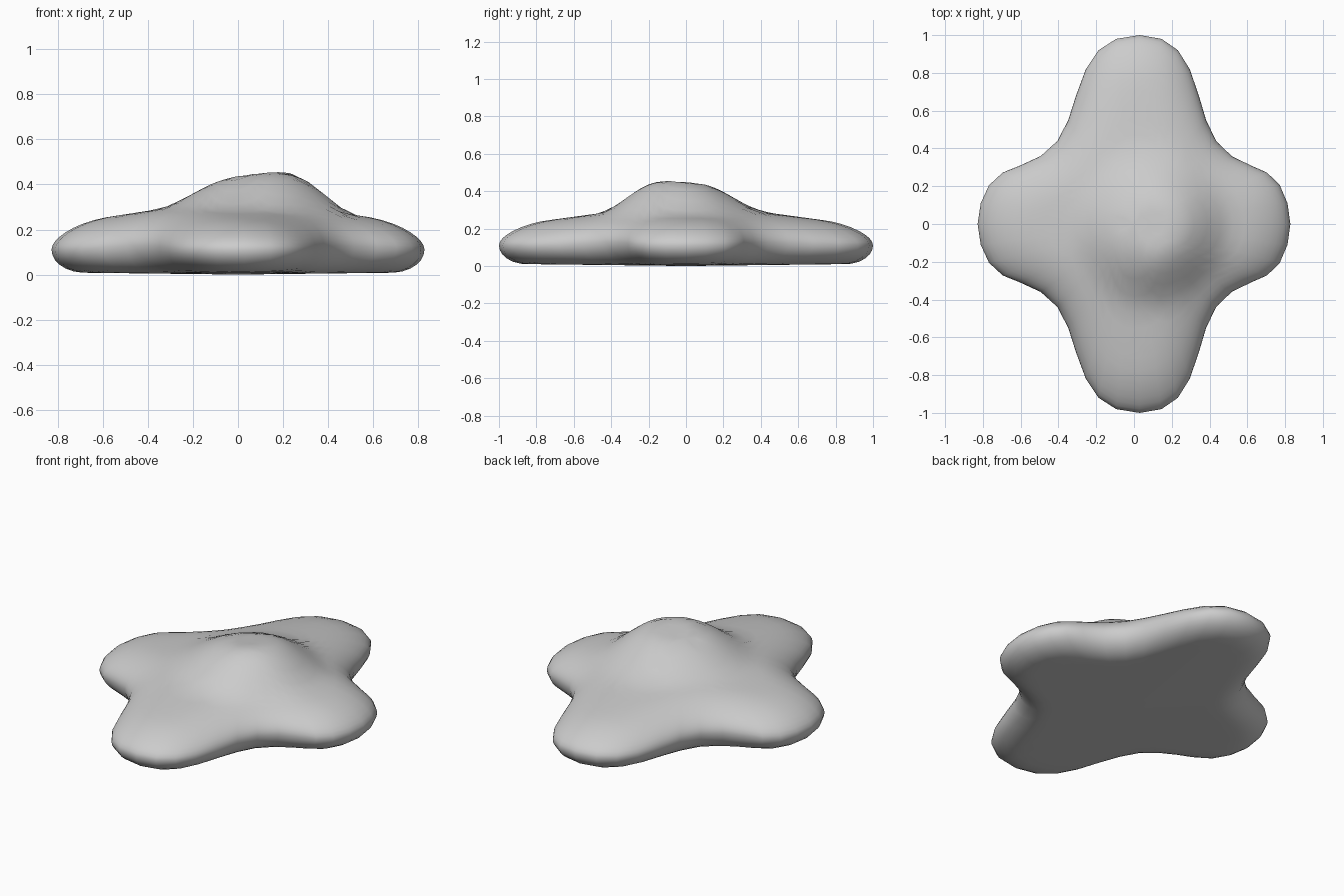
import bpy, bmesh, math
from mathutils import Vector
from mathutils.geometry import intersect_point_line

cube = bpy.data.objects.get("Cube")
if cube:
    bpy.data.objects.remove(cube, do_unlink=True)

# Quarter outline of the four-lobed plan, from back tip to side tip
QUARTER = [(0, 1), (.12, .98), (.21, .92), (.275, .82), (.325, .68), (.365, .55),
           (.42, .44), (.505, .36), (.61, .31), (.70, .272), (.77, .205),
           (.812, .11), (.828, 0)]
RINGS = 16


def full_outline():
    """Mirror the quarter into a closed loop; front and back lobes sit off centre."""
    half = QUARTER + [(x, -y) for x, y in QUARTER[-2::-1]]
    loop = half + [(-x, y) for x, y in half[-2:0:-1]]
    return [Vector((x + .03 * (1 - abs(x) / .828), y)) for x, y in loop]


OUTLINE = full_outline()


def edge_distance(p):
    best = 9
    for i, a in enumerate(OUTLINE):
        b = OUTLINE[i - 1]
        hit, t = intersect_point_line(p, a, b)
        q = a.lerp(b, min(1, max(0, t)))
        best = min(best, (p - q.to_2d()).length)
    return best


def round_over(d, width):
    t = 1 - min(1, d / width)
    return math.sqrt(max(0, 1 - t * t))


def rim_height(p):
    return .11 + .1 * max(0, .8 - p.length)


def top_height(p, d):
    # Sloping lobes with a tilted dome blended into the middle
    slab = .345 - .155 * math.hypot(p.x, .88 * p.y)
    t = (math.hypot(p.x - .08, p.y + .02) - .1) / .35
    t = min(1, max(0, t))
    blend = 1 - t * t * (3 - 2 * t)
    dome = .43 + .11 * p.x - .07 * p.y
    height = slab + (dome - slab) * blend
    rim = rim_height(p)
    return rim + (height - rim) * round_over(d, .25)


def bottom_height(p, d):
    rim = rim_height(p)
    floor = .012 * min(1, p.length)
    return rim - (rim - floor) * round_over(d, .14)


bm = bmesh.new()
rim_loop = [bm.verts.new((p.x, p.y, rim_height(p))) for p in OUTLINE]
count = len(rim_loop)

# Upper and lower skins share the rim and close at the centre
for height in (top_height, bottom_height):
    outer = rim_loop
    for k in range(RINGS - 1, 0, -1):
        s = math.sin(math.pi / 2 * k / RINGS)
        inner = []
        for p in OUTLINE:
            q = p * s
            inner.append(bm.verts.new((q.x, q.y, height(q, edge_distance(q)))))
        for i in range(count):
            bm.faces.new((outer[i - 1], outer[i], inner[i], inner[i - 1]))
        outer = inner
    c = Vector((0, 0))
    hub = bm.verts.new((0, 0, height(c, edge_distance(c))))
    for i in range(count):
        bm.faces.new((outer[i - 1], outer[i], hub))

bmesh.ops.recalc_face_normals(bm, faces=bm.faces)
for f in bm.faces:
    f.smooth = True
mesh = bpy.data.meshes.new("four_lobed_body")
bm.to_mesh(mesh)
bm.free()
body = bpy.data.objects.new("four_lobed_body", mesh)
bpy.context.collection.objects.link(body)

# Single plain grey
grey = bpy.data.materials.new("light_grey")
grey.use_nodes = True
colour = (.6, .6, .6, 1)
grey.diffuse_color = colour
for node in grey.node_tree.nodes:
    if node.type == 'BSDF_PRINCIPLED':
        node.inputs["Base Color"].default_value = colour
mesh.materials.append(grey)
